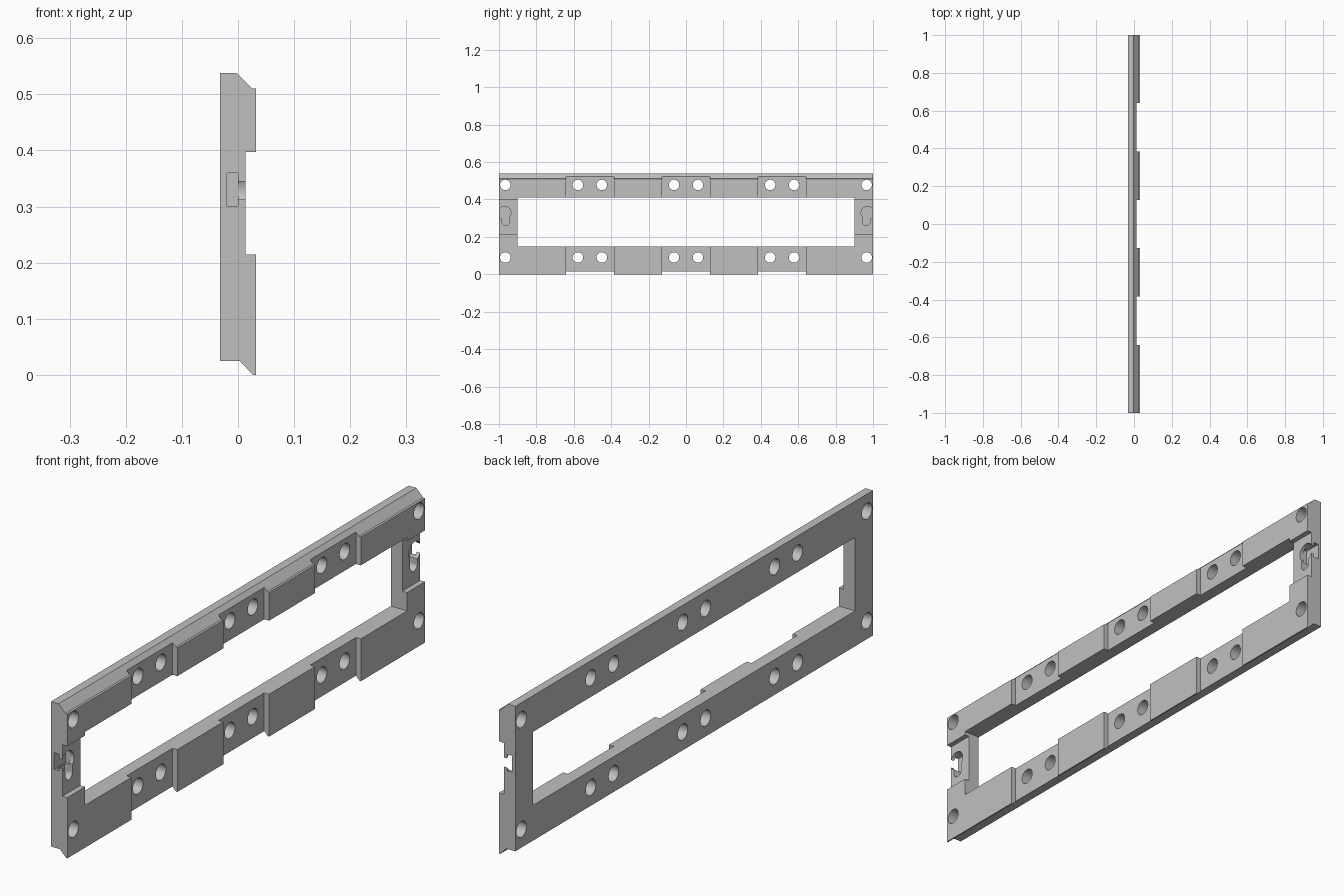
import bpy, bmesh
from mathutils import Matrix, Vector

cube = bpy.data.objects.get("Cube")
if cube:
    bpy.data.objects.remove(cube, do_unlink=True)

LENGTH = 2.0
STEP = 0.013          # depth plane of the shallow recesses
FAR = 0.06            # beyond the front and back faces

grey = bpy.data.materials.new("light grey")
grey.use_nodes = True
grey.diffuse_color = (0.53, 0.53, 0.53, 1)
grey.node_tree.nodes["Principled BSDF"].inputs["Base Color"].default_value = (0.53, 0.53, 0.53, 1)


def add_object(name, bm):
    bmesh.ops.recalc_face_normals(bm, faces=bm.faces)
    mesh = bpy.data.meshes.new(name)
    bm.to_mesh(mesh)
    bm.free()
    mesh.materials.append(grey)
    obj = bpy.data.objects.new(name, mesh)
    bpy.context.collection.objects.link(obj)
    return obj


def box(name, x, y, z):
    bm = bmesh.new()
    size = [b - a for a, b in (x, y, z)]
    mid = [(a + b) / 2 for a, b in (x, y, z)]
    bmesh.ops.create_cube(bm, size=1, matrix=Matrix.Translation(mid) @ Matrix.Diagonal((*size, 1)))
    return add_object(name, bm)


def rod(name, x, y, z, radius):
    bm = bmesh.new()
    turn = Matrix.Rotation(1.5707963, 4, "Y")
    bmesh.ops.create_cone(bm, cap_ends=True, segments=48, radius1=radius, radius2=radius,
                          depth=x[1] - x[0],
                          matrix=Matrix.Translation(((x[0] + x[1]) / 2, y, z)) @ turn)
    return add_object(name, bm)


# Bevelled rail profile, extruded along the whole length
profile = [(-0.032, 0.025), (0.003, 0.025), (0.027, 0), (0.032, 0),
           (0.032, 0.51), (0.025, 0.511), (-0.002, 0.538), (-0.032, 0.538)]
bm = bmesh.new()
face = bm.faces.new([bm.verts.new((x, -LENGTH / 2, z)) for x, z in profile])
sweep = bmesh.ops.extrude_face_region(bm, geom=[face])
bmesh.ops.translate(bm, vec=Vector((0, LENGTH, 0)),
                    verts=[v for v in sweep["geom"] if isinstance(v, bmesh.types.BMVert)])
frame = add_object("mounting_frame", bm)

# Central window and the three full-height recesses
cutters = [box("window_cutter", (-FAR, FAR), (-0.9, 0.9), (0.15, 0.41))]
for y in (-0.513, 0, 0.513):
    cutters.append(box("recess_cutter", (STEP, FAR), (y - 0.128, y + 0.128), (-0.1, 0.6)))

# End recesses, keyholes with a wider pocket behind, and screw holes
for side in (-1, 1):
    def span(a, b):
        return tuple(sorted((side * a, side * b)))
    cutters += [
        box("end_recess_cutter", (STEP, FAR), span(0.88, 1.1), (0.215, 0.397)),
        box("pocket_cutter", (-0.02, 0.0), span(0.935, 1.1), (0.301, 0.36)),
        rod("keyhole_cutter", (-0.019, FAR), side * 0.97, 0.329, 0.034),
        box("keyhole_slot_cutter", (-0.018, FAR), span(0.944, 0.984), (0.28, 0.32)),
        rod("keyhole_end_cutter", (-0.017, FAR), side * 0.964, 0.28, 0.0198),
    ]
    for z in (0.09, 0.478):
        for y in (0.064, 0.45, 0.578, 0.966):
            cutters.append(rod("screw_hole_cutter", (-FAR, FAR), side * y, z, 0.028))

# Carve the frame
bpy.ops.object.select_all(action="DESELECT")
bpy.context.view_layer.objects.active = frame
frame.select_set(True)
for cutter in cutters:
    cutter.hide_render = True
    cut = frame.modifiers.new("cut", "BOOLEAN")
    cut.operation = "DIFFERENCE"
    cut.solver = "EXACT"
    cut.object = cutter
    bpy.ops.object.modifier_apply(modifier=cut.name)
    bpy.data.objects.remove(cutter, do_unlink=True)

bpy.ops.object.shade_smooth_by_angle(angle=0.5)
